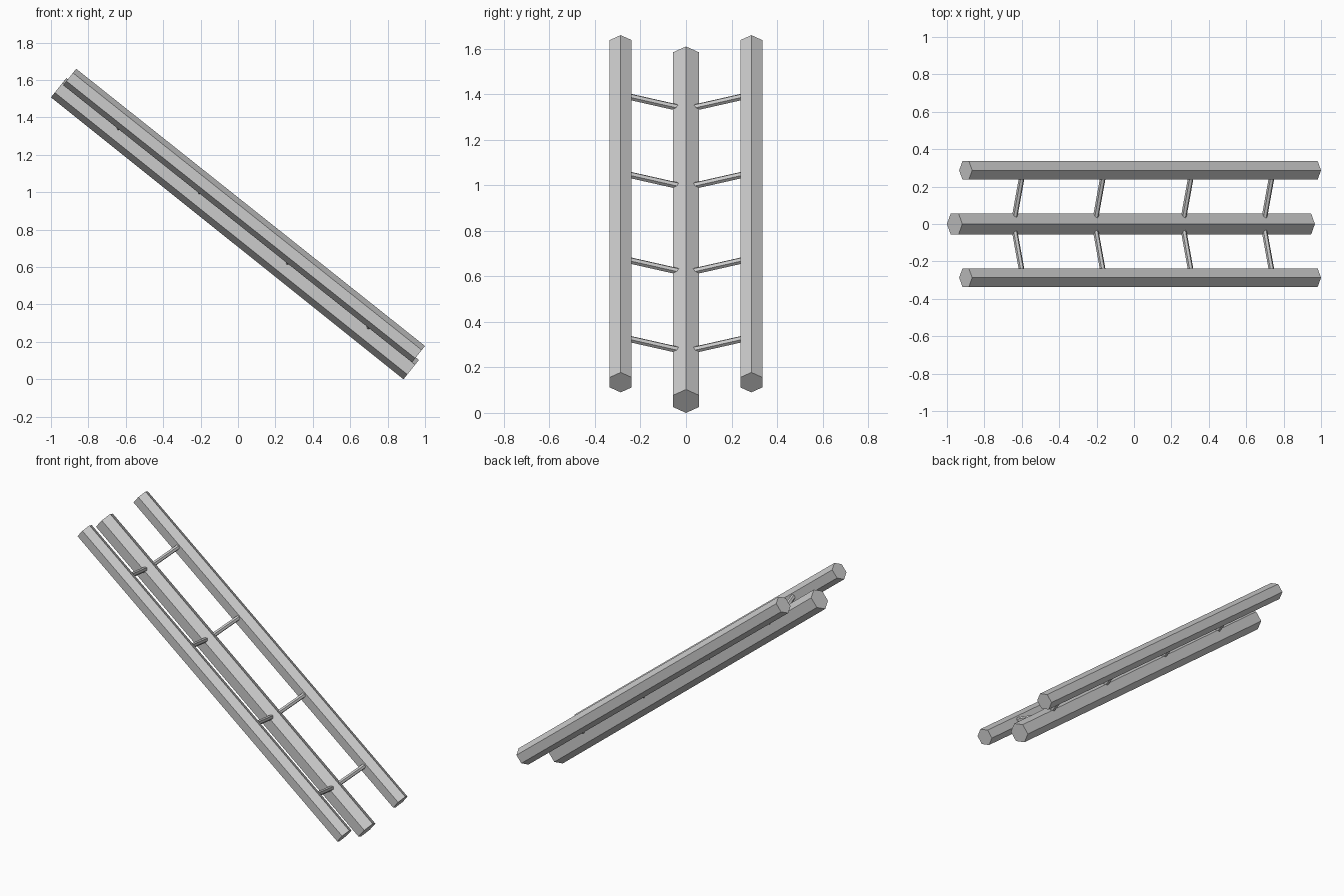
import bpy, bmesh, math
from mathutils import Vector

if "Cube" in bpy.data.objects:
    bpy.data.objects.remove(bpy.data.objects["Cube"])

# Ladder frame: "along" runs down the slope, "up" is perpendicular to it
START = Vector((-0.959, 0, 1.5585))
END = Vector((0.926, 0, 0.0515))
ALONG = (END - START).normalized()
UP = Vector((-ALONG.z, 0, ALONG.x))
LENGTH = (END - START).length


def on_ladder(d, y, n):
    return START + ALONG * d + UP * n + Vector((0, y, 0))


def prism(name, p0, p1, radius, up, sides=6):
    """Flat-sided bar from p0 to p1 with one corner pointing along up."""
    axis = (p1 - p0).normalized()
    u = (up - axis * up.dot(axis)).normalized()
    v = axis.cross(u)
    bm = bmesh.new()
    rings = []
    for p in (p0, p1):
        ring = []
        for i in range(sides):
            a = math.tau * i / sides
            ring.append(bm.verts.new(p + radius * (math.cos(a) * u + math.sin(a) * v)))
        rings.append(ring)
    lo, hi = rings
    bm.faces.new(lo)
    bm.faces.new(hi)
    for i in range(sides):
        j = (i + 1) % sides
        bm.faces.new((lo[i], lo[j], hi[j], hi[i]))
    bmesh.ops.recalc_face_normals(bm, faces=bm.faces)
    mesh = bpy.data.meshes.new(name)
    bm.to_mesh(mesh)
    bm.free()
    obj = bpy.data.objects.new(name, mesh)
    bpy.context.collection.objects.link(obj)
    return obj


# Thick centre rail
prism("centre_rail", START, END, 0.066, UP)

# Rung distance along the rail, and height above its axis
RUNGS = [(0.386, 0.020), (0.939, 0.023), (1.541, 0.023), (2.094, 0.023)]

for side, s in (("left", -1), ("right", 1)):
    # Thinner outer rail, raised above the centre rail
    y = s * 0.287
    prism(f"{side}_rail", Vector((-0.90, y, 1.616)), Vector((0.965, y, 0.134)), 0.056, UP)
    # Rungs sloping up from the centre rail to the outer rail
    for k, (d, n) in enumerate(RUNGS, 1):
        prism(f"{side}_rung_{k}", on_ladder(d, 0, n),
              on_ladder(d, y, n + 0.083), 0.015, UP)
